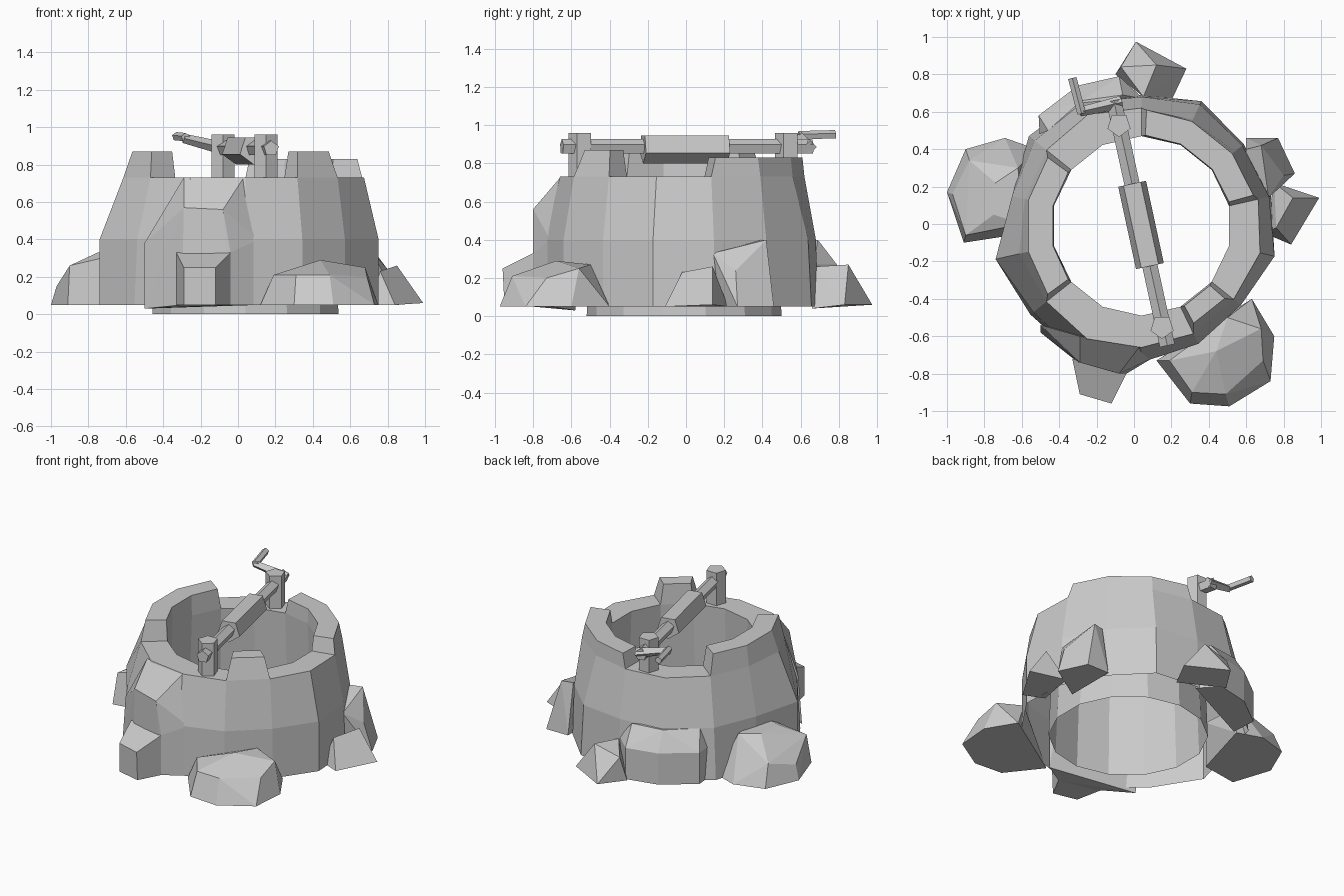
import bpy, bmesh
from math import radians, cos, sin, pi
from mathutils import Vector, Matrix

if "Cube" in bpy.data.objects:
    bpy.data.objects.remove(bpy.data.objects["Cube"])

N = 14
CX, CY = 0.04, -0.01


def finish(name, bm):
    bmesh.ops.recalc_face_normals(bm, faces=bm.faces[:])
    me = bpy.data.meshes.new(name)
    bm.to_mesh(me)
    bm.free()
    ob = bpy.data.objects.new(name, me)
    bpy.context.collection.objects.link(ob)
    return ob


def polar(k, r, z, turn=0.0):
    a = 2 * pi * (k + 0.5) / N + turn
    return Vector((CX + r * cos(a), CY + r * sin(a), z))


def loft(bm, rings):
    vs = [[bm.verts.new(p) for p in r] for r in rings]
    n = len(vs[0])
    for a, b in zip(vs, vs[1:]):
        for j in range(n):
            k = (j + 1) % n
            bm.faces.new((a[j], a[k], b[k], b[j]))
    return vs


def hull(name, pts):
    bm = bmesh.new()
    for p in pts:
        bm.verts.new(p)
    res = bmesh.ops.convex_hull(bm, input=bm.verts[:])
    junk = [v for v in res["geom_interior"] if isinstance(v, bmesh.types.BMVert)]
    bmesh.ops.delete(bm, geom=junk, context='VERTS')
    bmesh.ops.dissolve_limit(bm, angle_limit=radians(5), verts=bm.verts[:], edges=bm.edges[:])
    return finish(name, bm)


def rod(name, a, b, r1, r2=None, sides=5, roll=0.0):
    a, b = Vector(a), Vector(b)
    d = b - a
    bm = bmesh.new()
    bmesh.ops.create_cone(bm, cap_ends=True, segments=sides, radius1=r1, radius2=r2 or r1,
                          depth=d.length, matrix=Matrix.Rotation(roll, 4, 'Z'))
    ob = finish(name, bm)
    ob.rotation_euler = d.to_track_quat('Z', 'Y').to_euler()
    ob.location = (a + b) / 2
    return ob


# Uneven stone wall: outer skin, flat rim and open inner shaft
low = [.71, .70, .74, .70, .76, .77, .71, .80, .76, .78, .73, .70, .68, .73]
mid = [.70, .69, .72, .69, .73, .73, .71, .80, .74, .77, .73, .70, .68, .73]
top = [.64, .64, .63, .63, .66, .65, .64, .67, .65, .67, .65, .64, .63, .65]
bm = bmesh.new()
rings = [[polar(k, rad[k], z) for k in range(N)]
         for rad, z in ((low, .05), (mid, .40), (top, .73))]
rings += [[polar(k, r, z) for k in range(N)] for r, z in ((.48, .73), (.51, 0))]
loft(bm, rings)
finish("well_wall", bm)


# Raised blocks on the rim
def battlement(name, k0, k1, z, r_out):
    bm = bmesh.new()
    secs = []
    for k in range(k0, k1 + 1):
        t = radians(2.5) * ((k == k0) - (k == k1))
        secs.append([polar(k, top[k % N], .73), polar(k, r_out, z, t),
                     polar(k, .485, z, t), polar(k, .48, .73)])
    vs = loft(bm, secs)
    bm.faces.new(vs[0])
    bm.faces.new(vs[-1])
    finish(name, bm)


battlement("rim_block_back", 0, 3, .83, .62)
battlement("rim_block_left", 5, 8, .87, .62)
battlement("rim_block_front", 11, 12, .87, .59)

# Bulging stones set in the wall
hull("front_stone_upper", [(-.29, -.60, .73), (.03, -.655, .73), (-.29, -.74, .57), (-.08, -.80, .56),
     (-.30, -.74, .05), (-.04, -.80, .33), (-.04, -.80, .05), (.11, -.71, .40), (.11, -.71, .05),
     (-.50, -.54, .38), (-.50, -.58, .03)])
hull("front_stone_lower", [(-.33, -.72, .33), (-.04, -.80, .33), (-.29, -.91, .25), (-.12, -.96, .25),
     (-.33, -.72, .05), (-.29, -.91, .05), (-.12, -.95, .05), (-.04, -.80, .05)])
hull("back_stone", [(x, y, z) for x, y in ((-.08, .79), (-.30, .74), (-.51, .58), (.05, .67), (-.5, .4))
     for z in (.05, .27)] + [(-.06, .69, .40), (-.28, .66, .40), (-.46, .50, .40)])

# Loose rocks around the foot
hull("rock_front_right", [(.12, -.73, .05), (.25, -.90, .05), (.30, -.96, .05), (.51, -.975, .05),
     (.73, -.84, .05), (.75, -.60, .05), (.63, -.40, .05), (.19, -.73, .21), (.31, -.90, .21),
     (.49, -.91, .21), (.69, -.73, .20), (.68, -.56, .25), (.44, -.68, .29), (.5, -.5, .27)])
hull("rock_left", [(-1, .17, .05), (-.91, -.10, .05), (-.65, -.06, .05), (-.90, .40, .05),
     (-.69, .46, .05), (-.52, .40, .05), (-.97, .16, .15), (-.90, -.06, .26), (-.88, .34, .20),
     (-.75, .05, .33), (-.74, .22, .33), (-.62, .30, .33), (-.6, 0, .33)])
hull("rock_right", [(.99, .14, .06), (.84, -.11, .05), (.70, -.05, .05), (.75, .22, .05),
     (.85, .14, .26), (.76, -.02, .23)])
hull("rock_back_right", [(.77, .46, .05), (.86, .27, .05), (.6, .1, .05), (.6, .46, .05),
     (.68, .42, .40), (.60, .40, .40), (.72, .14, .33), (.80, .26, .24), (.6, .13, .33)])
hull("rock_back", [(.01, .975, .06), (.28, .83, .06), (-.10, .80, .05), (.20, .66, .04),
     (-.07, .84, .22), (.12, .85, .27), (.05, .68, .26)])

# Winch: two posts, axle, roller and crank
rod("post_back", (-.08, .53, .70), (-.08, .53, .96), .065)
rod("post_front", (.15, -.55, .70), (.15, -.55, .96), .065)
rod("axle", (-.108, .66, .885), (.178, -.65, .885), .043)
rod("roller", (-.01, .215, .88), (.085, -.225, .88), .08, roll=pi)
rod("crank_arm", (-.07, .65, .885), (-.29, .60, .94), .035, .025, 4)
rod("crank_handle", (-.28, .59, .945), (-.33, .78, .95), .024, .024)
